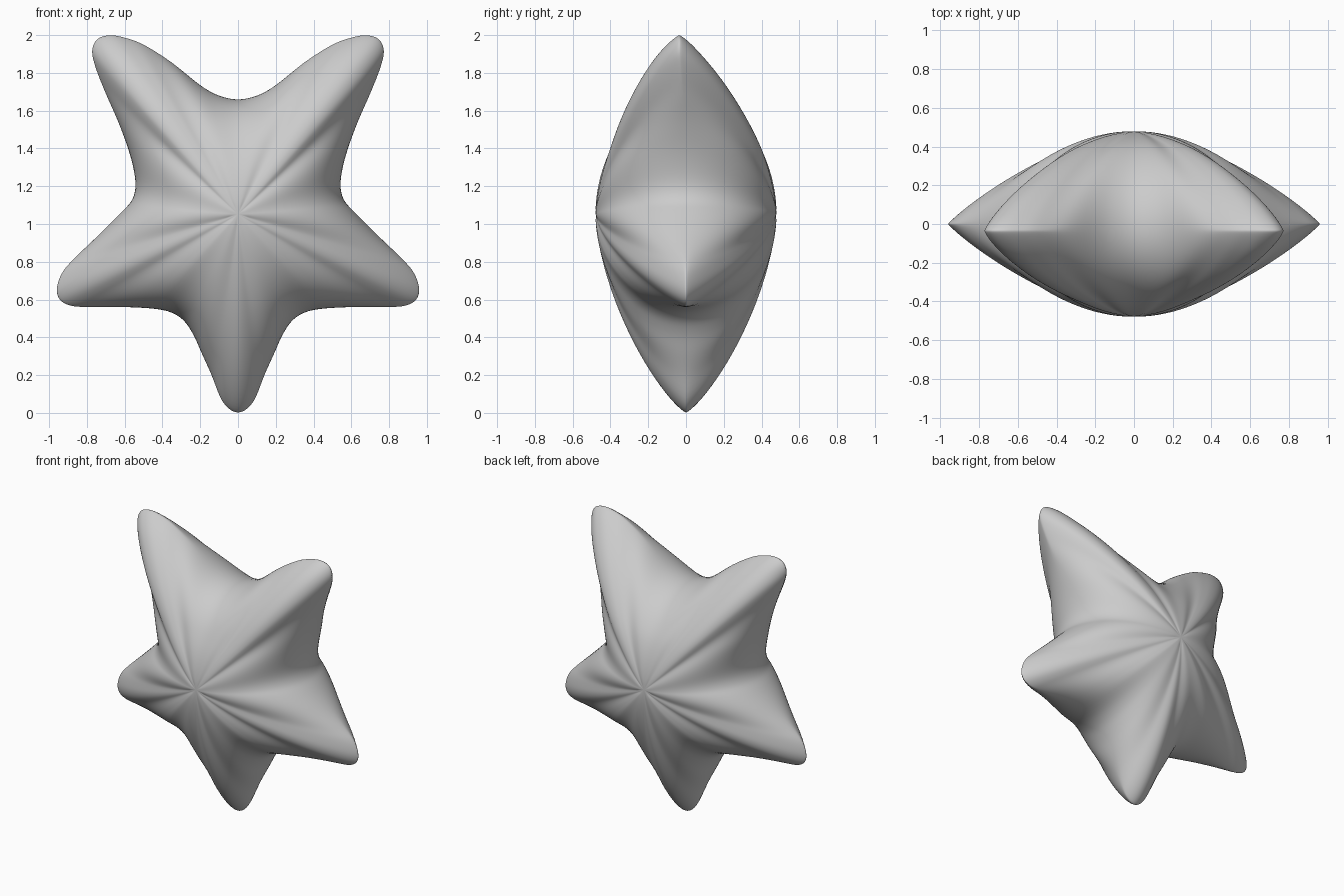
import bpy, bmesh, math
from mathutils import Vector

if "Cube" in bpy.data.objects:
    bpy.data.objects.remove(bpy.data.objects["Cube"])

CENTRE = Vector((0, 1.05))
DEPTH = 0.48
SUB, RINGS = 5, 24

# Right half of the front outline (x, z), from top notch to bottom tip
HALF = [(0, 1.66), (.1, 1.68), (.2, 1.735), (.35, 1.855), (.5, 1.95), (.6, 1.987),
        (.68, 2.0), (.745, 1.98), (.773, 1.92), (.755, 1.83), (.7, 1.69), (.63, 1.53),
        (.57, 1.36), (.543, 1.22), (.56, 1.13), (.62, 1.06), (.74, .94), (.86, .825),
        (.93, .745), (.96, .66), (.945, .6), (.89, .568), (.8, .56), (.6, .56),
        (.4, .545), (.3, .5), (.24, .42), (.19, .31), (.14, .2), (.08, .055), (0, 0.0)]
OUTLINE = [Vector(p) for p in HALF + [(-x, z) for x, z in HALF[-2:0:-1]]]


def catmull(pts, sub):
    """Smooth closed curve through the points."""
    out, n = [], len(pts)
    for i in range(n):
        a, b, c, d = (pts[(i + k) % n] for k in (-1, 0, 1, 2))
        for k in range(sub):
            t = k / sub
            out.append(0.5 * (2 * b + (c - a) * t + (2 * a - 5 * b + 4 * c - d) * t * t
                              + (3 * b - a - 3 * c + d) * t ** 3))
    return out


def height(s, rim):
    """Puffed thickness: dome toward the notches, taper along the arms."""
    r = (rim - CENTRE).length
    w = min(1, max(0, (r - 0.58) / 0.45))
    w = w * w * (3 - 2 * w)
    side = abs(rim.x) > 0.5 and rim.y < 1.2
    a, b = (1.53, 0.9) if side else (1.6, 0.8)
    dome = math.sqrt(max(0, 1 - s * s))
    taper = max(0, 1 - s ** a) ** b
    return DEPTH * (dome * (1 - w) + taper * w)


# Star body: shared rim plus front and back puffed shells
bm = bmesh.new()
rims = catmull(OUTLINE, SUB)
n = len(rims)


def vert(s, rim, sign):
    p = CENTRE + (rim - CENTRE) * s
    lean = -0.035 * min(1, max(0, (p.y - 1.4) / 0.5))
    y = sign * height(s, rim) if s < 1 else 0
    return bm.verts.new((p.x, y + lean, p.y))


edge = [vert(1, p, 1) for p in rims]
for sign in (-1, 1):
    prev = edge
    for k in range(RINGS - 1, 0, -1):
        s = math.sin(k / RINGS * math.pi / 2)
        ring = [vert(s, p, sign) for p in rims]
        for i in range(n):
            j = (i + 1) % n
            bm.faces.new((prev[i], prev[j], ring[j], ring[i]))
        prev = ring
    pole = bm.verts.new((0, sign * DEPTH, CENTRE.y))
    for i in range(n):
        bm.faces.new((prev[i], prev[(i + 1) % n], pole))
bmesh.ops.recalc_face_normals(bm, faces=bm.faces)
for f in bm.faces:
    f.smooth = True
mesh = bpy.data.meshes.new("puffy_star")
bm.to_mesh(mesh)
bm.free()
star = bpy.data.objects.new("puffy_star", mesh)
bpy.context.collection.objects.link(star)

# Relax the surface slightly for soft transitions
relax = star.modifiers.new("relax", 'SMOOTH')
relax.factor = 0.5
relax.iterations = 4
